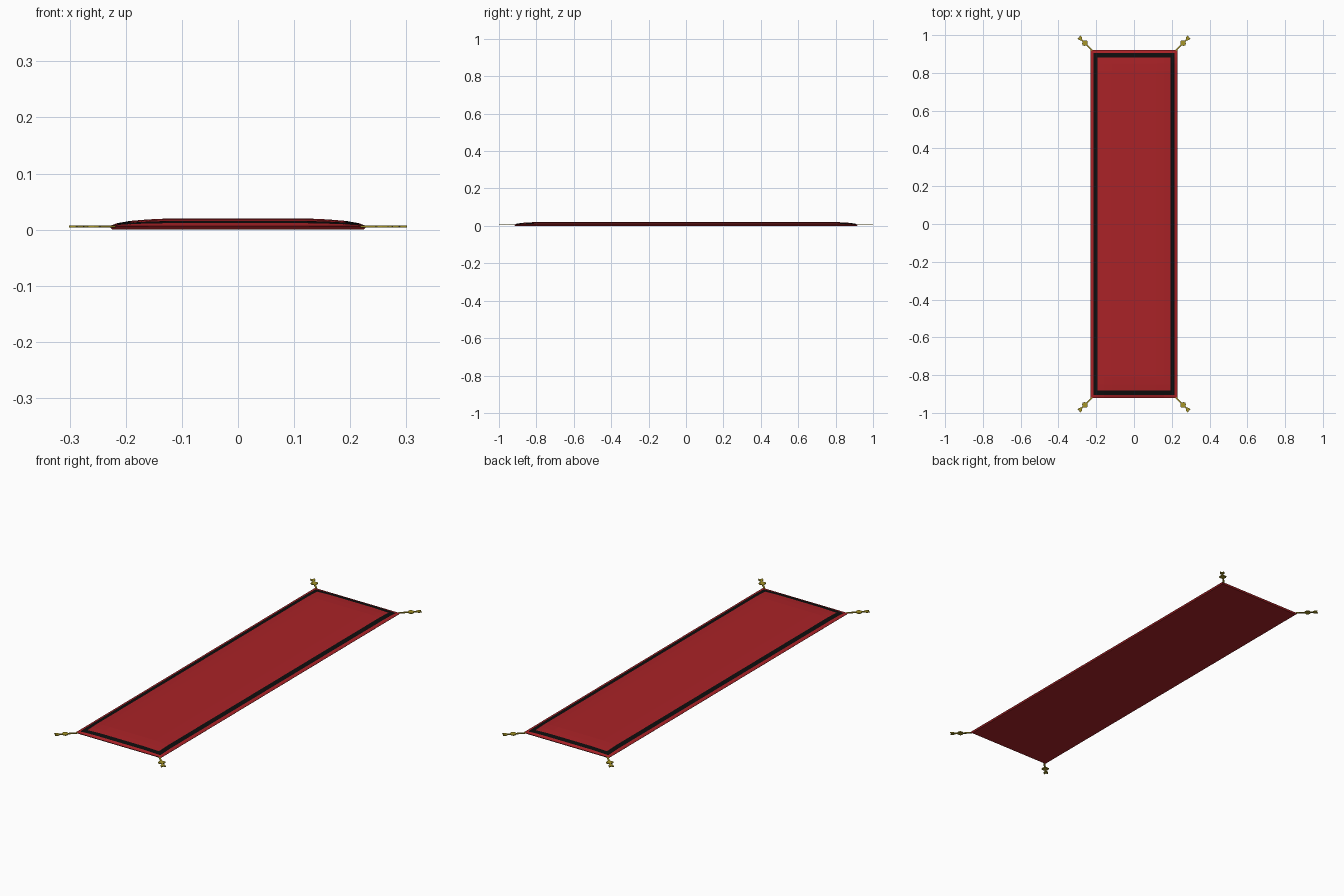
import bpy, bmesh, math
from mathutils import Vector

if "Cube" in bpy.data.objects:
    bpy.data.objects.remove(bpy.data.objects["Cube"])

HX, HY = 0.23, 0.92


def material(name, rgb):
    m = bpy.data.materials.new(name)
    m.diffuse_color = (*rgb, 1)
    m.use_nodes = True
    m.node_tree.nodes["Principled BSDF"].inputs["Base Color"].default_value = m.diffuse_color
    return m


red = material("red_cloth", (0.40, 0.016, 0.02))
black = material("black_trim", (0.004, 0.004, 0.004))
gold = material("gold_cord", (0.38, 0.30, 0.02))


def finish(bm, name, mats):
    bmesh.ops.recalc_face_normals(bm, faces=bm.faces)
    me = bpy.data.meshes.new(name)
    bm.to_mesh(me)
    bm.free()
    for m in mats:
        me.materials.append(m)
    ob = bpy.data.objects.new(name, me)
    bpy.context.collection.objects.link(ob)
    return ob


# Rug: padded top whose height falls off towards every edge
INSET = [0, 0.015, 0.038, 0.07, 0.11]
RISE = [0, 0.4, 0.68, 0.87, 1.0]


def stations(half):
    a = [-half + d for d in INSET]
    return a + [-v for v in reversed(a)]


xs, ys = stations(HX), stations(HY)
rise = RISE + RISE[::-1]
n = len(xs)
bm = bmesh.new()
grid = [[bm.verts.new((x, y, 0.006 + 0.014 * rise[i] * rise[j]))
         for j, y in enumerate(ys)] for i, x in enumerate(xs)]
for i in range(n - 1):
    for j in range(n - 1):
        f = bm.faces.new((grid[i][j], grid[i + 1][j], grid[i + 1][j + 1], grid[i][j + 1]))
        # black border band is the second ring of faces
        ring = min(i, j, n - 2 - i, n - 2 - j)
        f.material_index = 1 if ring == 1 else 0

# Rug: tapered rim down to the flat underside
rim = [e for e in bm.edges if e.is_boundary]
res = bmesh.ops.extrude_edge_only(bm, edges=rim)
low = [g for g in res["geom"] if isinstance(g, bmesh.types.BMVert)]
for v in low:
    v.co.x *= (HX - 0.006) / HX
    v.co.y *= (HY - 0.006) / HY
    v.co.z = 0
bmesh.ops.contextual_create(bm, geom=[e for e in bm.edges if e.is_boundary])
for f in bm.faces:
    if all(v.co.z < 0.0061 for v in f.verts):
        f.material_index = 0
finish(bm, "rug", [red, black])

# Tassels: flat cord, round knot and flared fringe (distance along, half width)
CORD = [(0, 0.004), (0.041, 0.004), (0.047, 0.013), (0.055, 0.017),
        (0.063, 0.013), (0.069, 0.004), (0.079, 0.004), (0.088, 0.011), (0.103, 0.010)]


def tassel(name, sx, sy):
    along = Vector((sx, sy, 0)).normalized()
    side = Vector((-along.y, along.x, 0))
    start = Vector((sx * (HX - 0.009), sy * (HY - 0.001), 0.0035))
    outline = [(t, w) for t, w in CORD] + [(0.096, 0)] + [(t, -w) for t, w in reversed(CORD)]
    b = bmesh.new()
    face = b.faces.new([b.verts.new(start + along * t + side * w) for t, w in outline])
    ext = bmesh.ops.extrude_face_region(b, geom=[face])
    bmesh.ops.translate(b, vec=(0, 0, 0.004),
                        verts=[g for g in ext["geom"] if isinstance(g, bmesh.types.BMVert)])
    bmesh.ops.triangulate(b, faces=[f for f in b.faces if len(f.verts) > 4])
    finish(b, name, [gold])


for sx, h in ((-1, "left"), (1, "right")):
    for sy, d in ((-1, "front"), (1, "back")):
        tassel(f"tassel_{d}_{h}", sx, sy)
